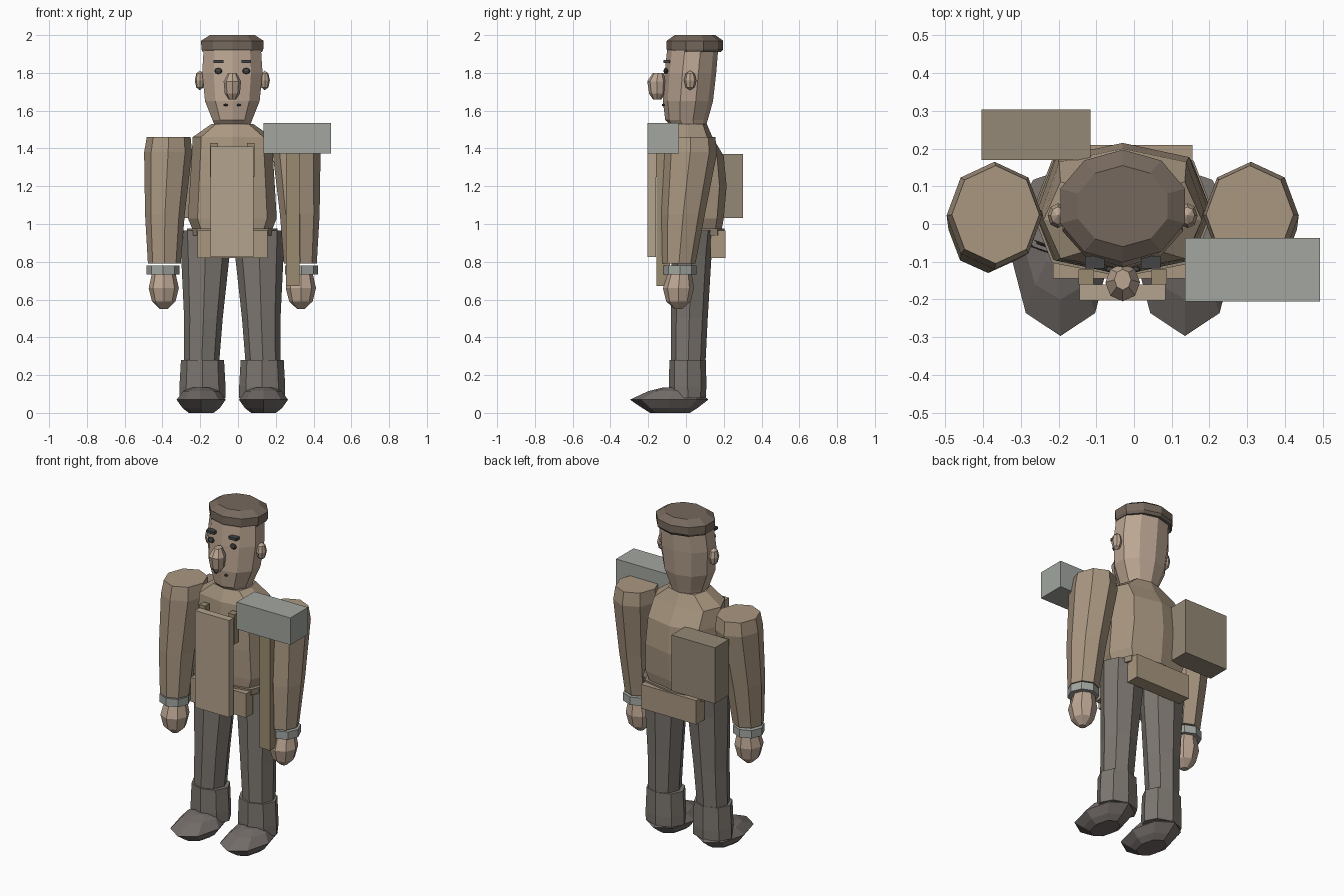
import bpy, bmesh
from math import sin, cos, tau, copysign

if "Cube" in bpy.data.objects:
    bpy.data.objects.remove(bpy.data.objects["Cube"])

CX = -0.03  # body axis in x


def material(name, r, g, b):
    m = bpy.data.materials.new(name)
    m.diffuse_color = (r, g, b, 1)
    m.use_nodes = True
    m.node_tree.nodes["Principled BSDF"].inputs["Base Color"].default_value = m.diffuse_color
    return m


SKIN = material("skin", .50, .38, .29)
SHIRT = material("shirt", .40, .31, .22)
CLOTH = material("apron_cloth", .46, .37, .27)
PANTS = material("trousers", .20, .18, .16)
BOOT = material("boot_leather", .17, .15, .14)
CAP = material("cap_felt", .18, .14, .11)
LEATHER = material("pack_leather", .30, .25, .18)
WOOD = material("wood", .33, .26, .16)
METAL = material("metal", .36, .38, .35)
DARK = material("dark", .06, .06, .06)


def finish(bm, name, mat):
    bmesh.ops.recalc_face_normals(bm, faces=bm.faces)
    me = bpy.data.meshes.new(name)
    bm.to_mesh(me)
    bm.free()
    me.materials.append(mat)
    ob = bpy.data.objects.new(name, me)
    bpy.context.collection.objects.link(ob)
    return ob


def loft(name, rings, mat, n=8, p=1.0):
    """Stack of rings (z, centre x, front y, back y, half width)."""
    f = lambda v: copysign(abs(v) ** p, v) if abs(v) > 1e-6 else 0
    bm = bmesh.new()
    loops = []
    for z, cx, y0, y1, rx in rings:
        cy, ry = (y0 + y1) / 2, (y1 - y0) / 2
        loops.append([bm.verts.new((cx + rx * f(sin(tau * i / n)),
                                    cy - ry * f(cos(tau * i / n)), z)) for i in range(n)])
    for a, b in zip(loops, loops[1:]):
        for i in range(n):
            j = (i + 1) % n
            bm.faces.new((a[i], a[j], b[j], b[i]))
    bm.faces.new(loops[0])
    bm.faces.new(loops[-1])
    return finish(bm, name, mat)


def box(name, x, y, z, mat):
    bm = bmesh.new()
    bmesh.ops.create_cube(bm, size=1)
    for v in bm.verts:
        for k, (a, b) in enumerate((x, y, z)):
            v.co[k] = (a + b) / 2 + v.co[k] * (b - a)
    return finish(bm, name, mat)


def ball(name, c, r, mat, u=8, v=4):
    bm = bmesh.new()
    bmesh.ops.create_uvsphere(bm, u_segments=u, v_segments=v, radius=1)
    for w in bm.verts:
        w.co = [c[k] + w.co[k] * r[k] for k in range(3)]
    return finish(bm, name, mat)


# Head and cap
loft("head", [(1.50, CX, -.06, .10, .09), (1.55, CX, -.11, .115, .11),
              (1.65, CX, -.122, .143, .152), (1.80, CX, -.113, .16, .168),
              (1.92, CX, -.10, .17, .16)], SKIN, 10)
loft("cap", [(1.91, CX, -.092, .185, .165), (1.925, CX, -.102, .197, .172),
             (1.97, CX, -.102, .197, .174), (2.0, CX, -.06, .155, .125)], CAP, 10)

# Face
loft("nose", [(1.66, CX, -.175, -.13, .02), (1.69, CX, -.195, -.11, .04),
              (1.755, CX, -.205, -.105, .046), (1.80, CX, -.175, -.12, .022)], SKIN)

# Torso, belt and waist flaps
loft("torso", [(.92, CX, -.12, .18, .19), (1.03, CX, -.13, .20, .235),
               (1.20, CX, -.135, .215, .225), (1.36, CX, -.13, .20, .215),
               (1.46, CX, -.12, .14, .21), (1.53, CX, -.09, .11, .11)], SHIRT, 8, .7)
loft("belt", [(.94, CX, -.14, .205, .24), (.975, CX, -.14, .205, .24)], LEATHER, 8, .7)
box("back_waist_flap", (-.215, .155), (.13, .21), (.82, .965), SHIRT)
box("front_waist_flap", (-.215, .155), (-.145, -.08), (.82, .965), SHIRT)

# Paired parts, mirrored about the body axis
for s, side in ((-1, "right"), (1, "left")):
    def X(d):
        return CX + s * d

    ball(side + "_ear", (X(.172), .022, 1.76), (.027, .033, .052), SKIN)
    ball(side + "_eye", (X(.074), -.107, 1.81), (.021, .012, .017), DARK)
    box(side + "_brow", (X(.074) - .026, X(.074) + .026), (-.118, -.085), (1.852, 1.868), DARK)
    ball(side + "_mouth_corner", (X(.035), -.12, 1.63), (.012, .008, .007), DARK)

    # Arm, cuff and hand
    loft(side + "_arm", [(.79, X(.36), -.125, .05, .087), (1.05, X(.357), -.13, .10, .105),
                         (1.38, X(.34), -.12, .165, .127), (1.46, X(.337), -.105, .155, .116)], SHIRT)
    loft(side + "_cuff", [(.733, X(.367), -.118, .055, .087), (.78, X(.367), -.118, .055, .087)], METAL)
    loft(side + "_hand", [(.55, X(.363), -.06, -.02, .02), (.59, X(.363), -.105, .025, .062),
                          (.66, X(.363), -.122, .042, .08), (.74, X(.363), -.095, .03, .062)], SKIN)

    # Leg, boot and foot
    loft(side + "_leg", [(.20, X(.165), -.08, .10, .09), (.50, X(.153), -.08, .115, .102),
                         (.83, X(.143), -.075, .135, .128), (.965, X(.143), -.075, .15, .134)], PANTS)
    loft(side + "_boot_shaft", [(.08, X(.158), -.085, .105, .122), (.14, X(.158), -.09, .108, .122),
                                (.28, X(.158), -.088, .106, .114)], PANTS)
    loft(side + "_foot", [(0, X(.165), -.19, .02, .065), (.025, X(.165), -.23, .06, .098),
                          (.07, X(.165), -.297, .118, .13), (.115, X(.165), -.20, .07, .095),
                          (.135, X(.165), -.12, .03, .05)], BOOT)

    # Apron strap
    box(side + "_strap", (X(.097) - .02, X(.097) + .02), (-.16, -.12), (1.25, 1.43), WOOD)

# Apron, pack and hammer
box("apron", (-.145, .083), (-.203, -.16), (.825, 1.41), CLOTH)
box("backpack", (-.405, -.115), (.17, .303), (1.033, 1.37), LEATHER)
box("hammer_handle", (.253, .325), (-.157, -.085), (.672, 1.535), WOOD)
box("hammer_head", (.135, .493), (-.205, -.037), (1.373, 1.536), METAL)
